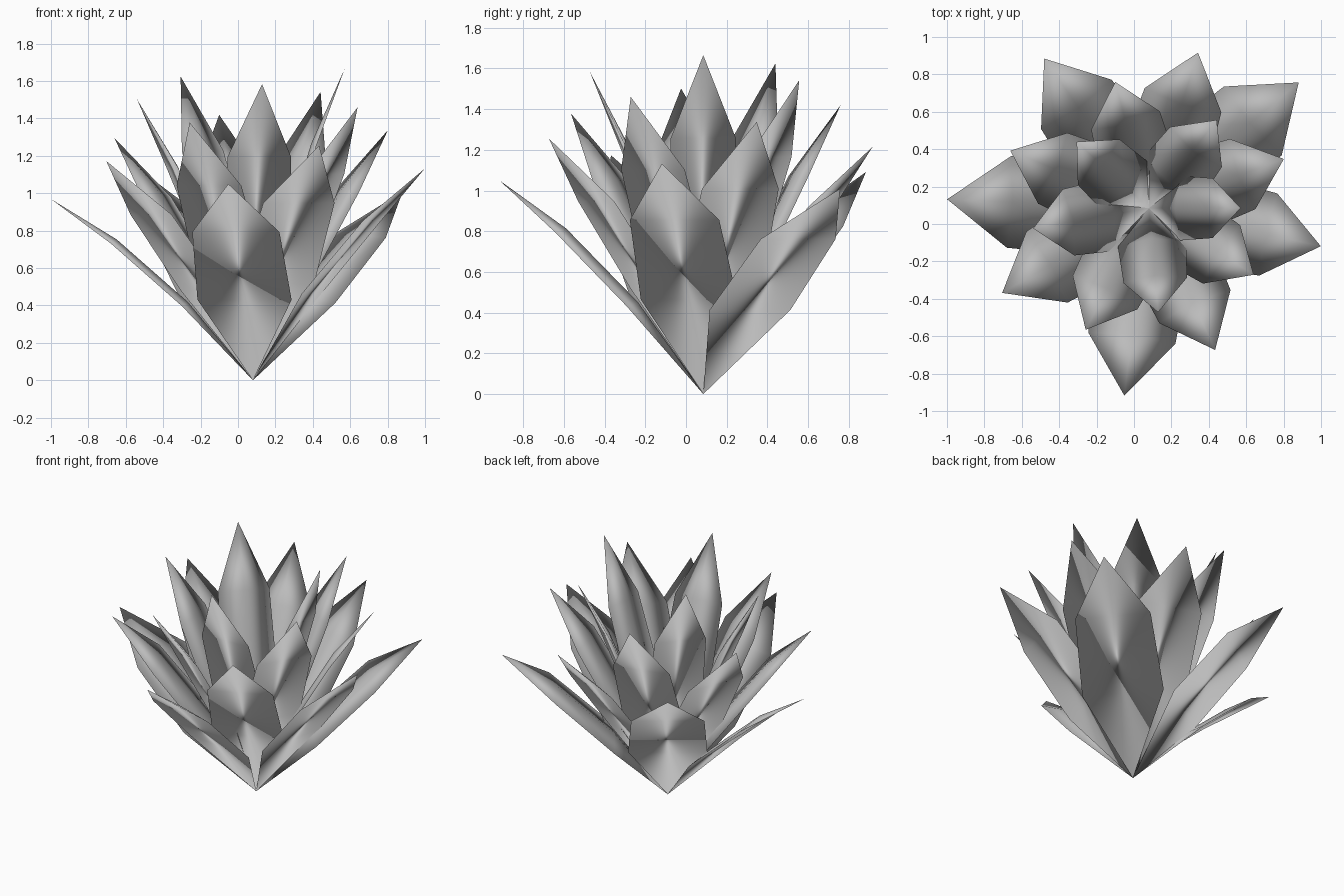
import bpy, bmesh, math
from mathutils import Vector

if "Cube" in bpy.data.objects:
    bpy.data.objects.remove(bpy.data.objects["Cube"])

LEAVES = 18
GOLDEN = math.radians(137.5)
BASE = Vector((0.08, 0.085, 0.0))

grey = bpy.data.materials.new("leaf_grey")
grey.diffuse_color = (0.5, 0.5, 0.5, 1.0)
grey.use_nodes = True
grey.node_tree.nodes["Principled BSDF"].inputs["Base Color"].default_value = grey.diffuse_color


def make_leaf(i):
    """Pointed leaf: flat underside, low ridge on the upper side."""
    angle = i * GOLDEN
    out = Vector((math.cos(angle), math.sin(angle), 0))
    side = Vector((-out.y, out.x, 0))
    up = Vector((0, 0, 1))
    reach = 0.49 + 0.0347 * i       # lower leaves lean out further
    height = 1.665 - 0.041 * i
    width = 0.16 + 0.005 * i
    inward = (up * reach - out * height).normalized()

    bm = bmesh.new()
    root = bm.verts.new(BASE)
    tip = bm.verts.new(BASE + out * reach + up * height)
    rings = []
    # fraction of reach, fraction of height, width factor, ridge height
    for fr, fz, fw, ridge in ((0.342, 0.41, 1.08, 0.03), (0.694, 0.755, 1.0, 0.03)):
        c = BASE + out * reach * fr + up * height * fz
        w = side * width * fw
        rings.append([bm.verts.new(p) for p in (c - w, c + w, c + inward * ridge)])
    low, high = rings
    for a in range(3):
        b = (a + 1) % 3
        bm.faces.new((root, low[b], low[a]))
        bm.faces.new((low[a], low[b], high[b], high[a]))
        bm.faces.new((high[a], high[b], tip))
    bmesh.ops.recalc_face_normals(bm, faces=bm.faces)
    for f in bm.faces:
        f.smooth = True
    mesh = bpy.data.meshes.new("leaf")
    bm.to_mesh(mesh)
    bm.free()
    mesh.materials.append(grey)
    ob = bpy.data.objects.new(f"leaf_{i + 1:02d}", mesh)
    bpy.context.collection.objects.link(ob)


# spiral rosette, from the upright inner leaf to the spreading outer ones
for i in range(LEAVES):
    make_leaf(i)
